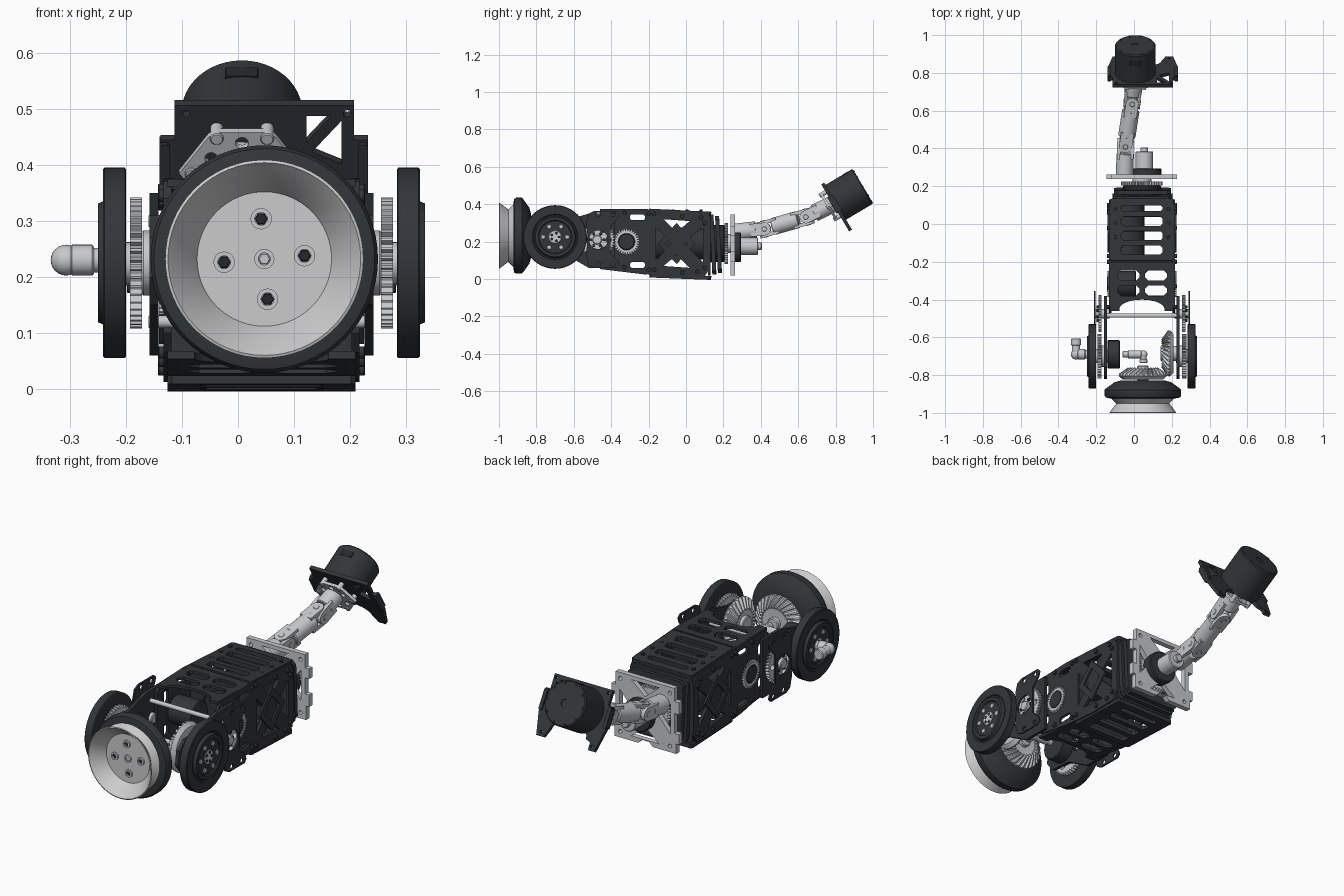
import bpy, bmesh
from math import sin, cos, pi, radians
from mathutils import Vector as V

from mathutils import Matrix

if "Cube" in bpy.data.objects:
    bpy.data.objects.remove(bpy.data.objects["Cube"])
CX, CZ = 0.042, 0.225          # body centre line, axle height
X, Y, Z = V((1, 0, 0)), V((0, 1, 0)), V((0, 0, 1))

def material(name, c):
    m = bpy.data.materials.new(name)
    m.diffuse_color = (*c, 1)
    m.use_nodes = True
    m.node_tree.nodes["Principled BSDF"].inputs["Base Color"].default_value = m.diffuse_color
    return m
DARK = material("dark", (0.032, 0.037, 0.042))
BLACK = material("black", (0.02, 0.022, 0.025))
SILVER = material("silver", (0.57, 0.59, 0.61))
LIGHT = material("light", (0.8, 0.8, 0.8))

def F(loc, ez, ex=X):
    """Frame at loc with local z along ez and local x near ex."""
    ez = V(ez).normalized()
    ey = ez.cross(ex).normalized()
    m = Matrix((ey.cross(ez), ey, ez)).transposed().to_4x4()
    m.translation = V(loc)
    return m

def finish(name, me, M, mat):
    bm = bmesh.new()
    bm.from_mesh(me)
    bmesh.ops.remove_doubles(bm, verts=bm.verts, dist=1e-5)
    bmesh.ops.recalc_face_normals(bm, faces=bm.faces)
    bm.to_mesh(me)
    bm.free()
    me.shade_smooth()
    me.set_sharp_from_angle(angle=radians(32))
    me.materials.clear()
    me.materials.append(mat)
    ob = bpy.data.objects.new(name, me)
    bpy.context.collection.objects.link(ob)
    ob.matrix_world = M
    return ob

def rings(name, rs, M, mat):
    n = len(rs[0])
    faces = [(k*n+i, k*n+(i+1) % n, (k+1)*n+(i+1) % n, (k+1)*n+i) for k in range(len(rs)-1) for i in range(n)]
    me = bpy.data.meshes.new(name)
    me.from_pydata([p for r in rs for p in r], [], faces)
    return finish(name, me, M, mat)

def lathe(name, prof, M, mat, n=48):
    return rings(name, [[(r*cos(2*pi*i/n), r*sin(2*pi*i/n), h) for i in range(n)] for r, h in prof], M, mat)

def tube(name, p0, p1, r, mat, n=28):
    d = V(p1) - V(p0)
    L, c = d.length, min(r*.15, .004)
    M = F(p0, d, X if abs(d.normalized().x) < .9 else Y)
    return lathe(name, [(0, 0), (r-c, 0), (r, c), (r, L-c), (r-c, L), (0, L)], M, mat, n)

def ball(name, c, r, mat):
    return lathe(name, [(r*sin(pi*k/12), -r*cos(pi*k/12)) for k in range(13)], F(c, Z), mat, 24)

def plate(name, outer, holes, t, M, mat):
    cu = bpy.data.curves.new(name, 'CURVE')
    cu.dimensions, cu.fill_mode, cu.extrude = '2D', 'BOTH', t/2
    for pts in [outer] + holes:
        sp = cu.splines.new('POLY')
        sp.points.add(len(pts)-1)
        for p, q in zip(sp.points, pts):
            p.co = (q[0], q[1], 0, 1)
        sp.use_cyclic_u = True
    tmp = bpy.data.objects.new("tmp", cu)
    bpy.context.collection.objects.link(tmp)
    me = bpy.data.meshes.new_from_object(tmp.evaluated_get(bpy.context.evaluated_depsgraph_get()))
    bpy.data.objects.remove(tmp)
    return finish(name, me, M, mat)

def circ(x, y, r, n=24):
    return [(x+r*cos(2*pi*i/n), y+r*sin(2*pi*i/n)) for i in range(n)]
def rect(x0, x1, y0, y1, c=.008):
    return [(x0+c, y0), (x1-c, y0), (x1, y0+c), (x1, y1-c), (x1-c, y1), (x0+c, y1), (x0, y1-c), (x0, y0+c)]
def polar(n, r, cx=0, cy=0, a0=0):
    return [(cx+r*cos(a0+2*pi*i/n), cy+r*sin(a0+2*pi*i/n)) for i in range(n)]
def teeth(n, r, d):
    return [((r-d*(k in (0, 3)))*cos(2*pi*(i+k/4+.05)/n), (r-d*(k in (0, 3)))*sin(2*pi*(i+k/4+.05)/n))
            for i in range(n) for k in range(4)]
def gear(name, r, n, t, M, mat, bore, spokes=0):
    holes = [circ(0, 0, bore)] + [circ(x, y, r*.15, 16) for x, y in (polar(spokes, r*.62) if spokes else [])]
    return plate(name, teeth(n, r, .012), holes, t, M, mat)
def bevel_gear(name, r, n, M, mat):
    N = n*4
    def ring(rad, h, d=0, tw=0):
        return [(rad*cos(2*pi*i/N+tw), rad*sin(2*pi*i/N+tw), h-d*(i % 4 < 2)) for i in range(N)]
    return rings(name, [ring(0, -.01), ring(r*.85, -.01), ring(r, .008), ring(r*.99, .02, .014),
                        ring(r*.8, .036, .013, .09), ring(r*.62, .052, .01, .22), ring(r*.55, .04, 0, .22), ring(0, .04)], M, mat)

# Front bowl wheel
BX, BZ = 0.047, 0.232
yf = F((BX, 0, BZ), Y)
lathe("front_bowl", [(0, -.935), (.12, -.935), (.122, -.94), (.168, -.995), (.172, -1), (.177, -.998), (.14, -.95),
                     (.17, -.92), (.17, -.9), (0, -.9)], yf, LIGHT, 64)
lathe("front_tyre", [(.15, -.925), (.182, -.922), (.197, -.918), (.203, -.908), (.203, -.878), (.195, -.87),
                     (.15, -.838), (.115, -.828), (0, -.828)], yf, DARK, 64)
for px, pz, r in [(0, 0, .018)] + [(x, z, .019) for x, z in polar(4, .072, a0=.08)]:
    lathe("bowl_bolt", [(r*.6, -.93), (r*.6, -.942), (r, -.942), (r, -.93)], F((BX+px, 0, BZ+pz), Y), SILVER, 20)
    tube("bowl_bolt_core", (BX+px, -.93, BZ+pz), (BX+px, -.938, BZ+pz), r*.6, SILVER if r < .0185 else BLACK, 6)
# Bevel drive
bevel_gear("front_bevel_gear", .128, 28, F((BX, -.812, BZ), Y), SILVER)
bevel_gear("side_bevel_gear", .122, 28, F((.198, -.685, BZ), -X, Y), SILVER)
tube("bevel_shaft", (BX, -.83, BZ), (BX, -.75, BZ), .03, SILVER)
tube("side_bevel_shaft", (.14, -.685, BZ), (.24, -.685, BZ), .04, SILVER)
tube("inner_motor", (-.14, -.69, CZ), (-.075, -.69, CZ), .075, DARK)

# Elbow fittings, outside and inside
for nm, x0, x1, y1, r in [("outer", -.24, -.307, -.605, .022), ("inner", -.06, .05, -.735, .017)]:
    tube(nm+"_fitting_stem", (x0, -.69, .23), (x1, -.69, .23), r, SILVER)
    tube(nm+"_fitting_collar", (x0+(x1-x0)*.25, -.69, .23), (x0+(x1-x0)*.9, -.69, .23), r*1.25, SILVER)
    ball(nm+"_fitting_elbow", (x1, -.69, .23), r*1.25, SILVER)
    tube(nm+"_fitting_neck", (x1, -.69, .23), (x1, y1, .23), r, SILVER)
    tube(nm+"_fitting_cap", (x1, y1+(-.69-y1)*.45, .23), (x1, y1, .23), r*1.2, SILVER)

# Both sides: wheels, gears, arms, brackets and side plates
SIDE = [(-.47, .34), (-.44, .37), (-.25, .376), (.10, .356), (.13, .32), (.13, .06), (.10, .015), (-.05, .012),
        (-.25, .03), (-.44, .065), (-.47, .1)]
SIDE_HOLES = [circ(-.318, .2, .05), [(-.12, .32), (.02, .31), (-.05, .25)], [(-.12, .07), (.02, .06), (-.05, .13)],
              [(-.16, .28), (-.16, .1), (-.08, .19)], [(.09, .28), (.09, .09), (-.01, .19)],
              rect(-.42, -.38, .26, .32), rect(-.42, -.38, .1, .15), rect(-.3, -.22, .315, .345), rect(-.3, -.22, .06, .09)]
ARM = [(-.38, .35), (-.52, .35), (-.66, .31), (-.76, .31), (-.81, .27), (-.82, .2), (-.78, .15), (-.66, .14), (-.52, .06), (-.38, .06)]
BRACKET = [(-.525, .22), (-.535, .3), (-.52, .35), (-.49, .365), (-.37, .365), (-.355, .35), (-.365, .32), (-.405, .28),
           (-.405, .14), (-.365, .1), (-.355, .075), (-.37, .06), (-.49, .06), (-.52, .075), (-.535, .13)]
for s, side in ((-1, "left"), (1, "right")):
    out = lambda d, y=-.7, z=CZ: F((CX+s*d, y, z), X*s, Y)
    flat = lambda d, y=0, z=0: F((CX+s*d, y, z), X, Y)
    lathe(side+"_wheel", [(.035, 0), (.167, 0), (.17, .002), (.17, .038), (.167, .041), (.122, .041), (.118, .036), (.112, .036),
                          (.106, .05), (.09, .05), (.086, .044), (.035, .044), (.035, 0)], out(.242), DARK, 64)
    gear(side+"_wheel_gear", .117, 44, .022, out(.224), SILVER, .03, 6)
    tube(side+"_axle", (CX+s*.18, -.7, CZ), (CX+s*.287, -.7, CZ), .037, SILVER)
    tube(side+"_axle_collar", (CX+s*.195, -.7, CZ), (CX+s*.215, -.7, CZ), .058, SILVER)
    for y, z in polar(6, .064, -.7, CZ):
        tube(side+"_wheel_bolt", (CX+s*.27, y, z), (CX+s*.289, y, z), .012, SILVER, 12)
    for y, z in polar(5, .022, -.7, CZ):
        tube(side+"_hub_bolt", (CX+s*.28, y, z), (CX+s*.29, y, z), .007, BLACK, 10)
    gear(side+"_idler_gear", .098, 38, .018, out(.222, -.475, .21), SILVER, .02, 6)
    tube(side+"_idler_hub", (CX+s*.17, -.475, .21), (CX+s*.252, -.475, .21), .025, SILVER)
    for y, z in polar(6, .036, -.475, .21):
        tube(side+"_idler_bolt", (CX+s*.22, y, z), (CX+s*.24, y, z), .008, DARK, 10)
    bolts = [(-.47, .345), (-.39, .345), (-.47, .08), (-.39, .08)]
    plate(side+"_bracket", BRACKET, [circ(-.468, .21, .05)] + [circ(y, z, .012, 12) for y, z in bolts], .008, flat(.25), DARK)
    plate(side+"_arm", ARM, [circ(-.7, .225, .04), rect(-.62, -.56, .18, .27), circ(-.475, .21, .03)], .016, flat(.192), DARK)
    plate(side+"_body_plate", SIDE, SIDE_HOLES, .014, flat(.168), DARK)
    gear(side+"_body_gear", .068, 30, .014, out(.176, -.318, .2), SILVER, .045)
    tube(side+"_body_gear_cap", (CX+s*.15, -.318, .2), (CX+s*.184, -.318, .2), .044, DARK)
    # raised diamond frame and bolts on the body plate
    plate(side+"_diamond", [(-.15, .19), (-.05, .3), (.05, .19), (-.05, .08)],
          [[(-.11, .19), (-.05, .255), (.01, .19), (-.05, .125)]], .01, flat(.178), DARK)
    for y, z in [(-.44, .345), (-.33, .355), (-.2, .35), (-.17, .35), (-.02, .335), (.08, .33), (.1, .3), (.1, .06), (.06, .04),
                 (-.02, .035), (-.17, .05), (-.2, .05), (-.33, .065)]:
        tube(side+"_body_bolt", (CX+s*.17, y, z), (CX+s*.185, y, z), .011, DARK, 12)
    plate(side+"_bearing_ring", circ(-.318, .2, .085), [circ(-.318, .2, .06)], .01, flat(.165), DARK)

# Top and bottom covers with slots
REAR = [rect(-.11, .11, y, y+.048, .012) for y in (-.132, -.056, .02)] + [rect(-.11, .11, .098, .128, .01)]
ARCH = [(-.168, .125), (-.168, -.13), (-.12, -.13)] + [(.12*-cos(pi*k/10), -.12+.05*sin(pi*k/10)) for k in range(11)] + \
       [(.12, -.13), (.168, -.13), (.168, .125)]
FRONT = [rect(x, x+.118, y, y+.055, .018) for x in (-.13, .015) for y in (-.05, .03)]
for nm, z1, z2, sl in (("top", .358, .368, 0), ("bottom", .012, .045, .12)):
    plate(nm+"_rear_cover", rect(-.168, .168, -.165, .165), REAR, .02,
          F((CX, -.03, z1), (0, .05 if nm == "top" else .04, 1)), DARK)
    plate(nm+"_front_cover", ARCH, FRONT, .014, F((CX, -.33, z2), (0, sl, 1)), DARK)
    for y in (-.145, -.07, .005, .08):
        for x in (-.14, .14):
            tube(nm+"_cover_bolt", (CX+x, y, z1-.012), (CX+x, y, z1+(.014 if nm == "top" else -.012)), .009, DARK, 10)

# Body interior: motors, bulkheads and cross rods
plate("mid_bulkhead", rect(-.125, .21, .04, .35), [circ(.04, .2, .09)], .014, F((0, -.2, 0), -Y), DARK)
plate("rear_bulkhead", rect(-.125, .21, .02, .345), [circ(.04, .19, .1)], .014, F((0, .125, 0), -Y), DARK)
tube("body_motor_rear", (-.03, -.18, .19), (-.03, .12, .19), .085, DARK)
tube("body_motor_front", (-.12, -.318, .2), (.01, -.318, .2), .07, DARK)
for y, z in ((-.485, .3), (-.485, .12)):
    tube("cross_rod", (-.16, y, z), (.24, y, z), .011, SILVER, 16)

# Rear collar and silver spider plate
for y, k in ((.153, 0), (.183, .008)):
    plate("collar_plate", rect(-.115+k, .205-k, .025+k, .345-k, .02), [circ(CX, .185, .105)], .022, F((0, y, 0), (0, -1, -.05)), DARK)
tube("collar_core", (CX, .12, .19), (CX, .205, .19), .1, BLACK)
gear("yaw_gear", .11, 44, .02, F((CX, .215, .19), Y), SILVER, .03, 6)
tube("yaw_hub", (CX, .2, .19), (CX, .26, .19), .05, SILVER)
def tri(a):
    return [(CX+r*cos(a+t), .185+r*sin(a+t)) for r, t in ((.075, 0), (.16, -.5), (.16, .5))]
spider = [(-.13, .02), (.0, .02), (.02, .04), (.06, .04), (.08, .02), (.21, .02), (.21, .09), (.228, .09), (.228, .15), (.205, .15),
          (.205, .23), (.228, .23), (.228, .28), (.205, .28), (.205, .345), (-.12, .345), (-.12, .28), (-.145, .28), (-.145, .22),
          (-.12, .22), (-.12, .12), (-.145, .12), (-.145, .07), (-.13, .07)]
plate("spider_plate", spider, [tri(0), tri(pi), tri(pi/2), tri(-pi/2)] + [circ(x, z, .01, 12) for x in (-.095, .18) for z in (.05, .315)],
      .026, F((0, .25, 0), -Y), SILVER)
lathe("joint_motor", [(0, 0), (.08, 0), (.08, .045), (.075, .05), (0, .05)], F((.065, .245, .17), Y), DARK)
tube("joint_motor_can", (.055, .29, .175), (.055, .385, .175), .046, SILVER)
tube("joint_motor_tip", (.055, .38, .175), (.055, .405, .175), .02, SILVER)

# Universal-joint tail shaft
J0, J1, J2, J3 = V((-.05, .26, .25)), V((-.045, .42, .268)), V((-.01, .645, .332)), V((.004, .79, .404))
def yoke(name, j, away, up):
    d = (away-j).normalized()
    side = d.cross(up).normalized()
    ear = [(.075, -.034), (.075, .034)] + [(.034*-sin(a), .034*cos(a)) for a in [pi*k/10 for k in range(11)]]
    for s in (-1, 1):
        plate(name+"_ear", ear, [], .02, F(j+side*s*.034, side, d), SILVER)
        tube(name+"_pin", j+side*s*.02, j+side*s*.046, .014, SILVER, 14)
for nm, a, b in (("root", J0, J1), ("middle", J1, J2), ("end", J3, J2)):
    e = (b-a).normalized()
    tube(nm+"_shaft", a+e*(.045 if nm == "middle" else 0), b-e*.045, .046, SILVER)
yoke("root_yoke", J1, J0, Z)
yoke("middle_yoke_a", J1, J2, X)
yoke("middle_yoke_b", J2, J1, X)
yoke("end_yoke", J2, J3, Z)
ball("cross_a", J1, .032, SILVER)
ball("cross_b", J2, .032, SILVER)

# Tail motor with mounting plate, tilted up
A = V((0, .86, .51)).normalized()
P = V((.007, .793, .406))
tail = F(P, -A)
legs = [(-.12, .122), (-.12, .05), (-.145, .05), (-.145, -.06), (-.12, -.17), (-.085, -.17), (-.085, -.135)] + \
       [(.04-.1*cos(pi*k/10), -.125+.055*sin(pi*k/10)) for k in range(11)] + \
       [(.16, -.17), (.2, -.17), (.225, -.06), (.225, .05), (.2, .05), (.2, .122)]
plate("tail_plate", legs, [[(.115, .1), (.16, .1), (.115, .045)], [(.178, .09), (.178, .0), (.125, .025)]] +
      [circ(x, y, .007, 12) for x, y in ((-.1, .105), (.188, .105), (-.1, -.15), (.18, -.15))], .018, tail, DARK)
for x in (-.138, .216):
    plate("tail_tab", rect(x-.009, x+.009, -.055, .045, .004), [], .035, tail, DARK)
lathe("tail_motor", [(0, 0), (.108, 0), (.108, .172), (.103, .178), (.02, .178), (.02, .174), (0, .174)], F(P, A), DARK, 48)
for x, y in polar(10, .097):
    tube("tail_motor_bolt", F(P, A) @ V((x, y, .17)), F(P, A) @ V((x, y, .18)), .005, BLACK, 10)
plate("tail_motor_slot", rect(-.03, .03, .1, .109, .002), [], .03, F(P+A*.13, -A), BLACK)
# Silver adapter behind the joint
adapter = [(-.06, .075), (-.045, .085), (.045, .085), (.06, .075), (.112, 0), (.06, -.075), (.045, -.085), (-.045, -.085), (-.06, -.075), (-.112, 0)]
plate("tail_adapter", adapter, [circ(x, y, .012, 12) for x, y in polar(6, .063, a0=pi/6)], .014, F(P-A*.035, -A), SILVER)
for x, y in polar(6, .09):
    tube("adapter_post", tail @ V((x, y*.95, 0)), tail @ V((x, y*.95, .048)), .012, SILVER, 14)
